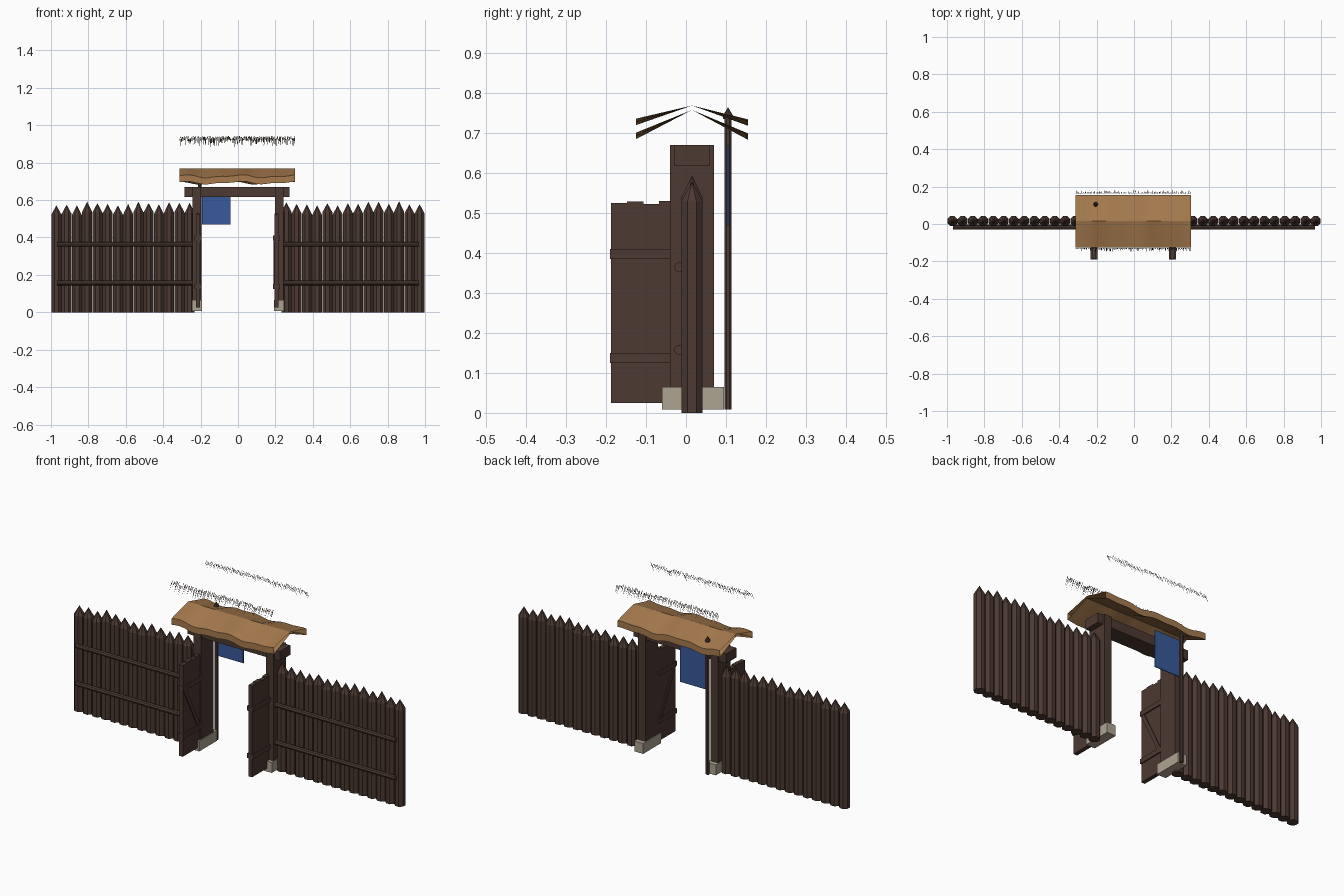
import bpy, bmesh, math, random
from mathutils import Vector

random.seed(4)
if "Cube" in bpy.data.objects:
    bpy.data.objects.remove(bpy.data.objects["Cube"])


def material(name, rgb):
    m = bpy.data.materials.new(name)
    m.use_nodes = True
    m.diffuse_color = (*rgb, 1)
    m.node_tree.nodes["Principled BSDF"].inputs["Base Color"].default_value = (*rgb, 1)
    return m


WOOD = material("dark wood", (0.072, 0.041, 0.031))
ROOF = material("tan roof", (0.38, 0.195, 0.075))
FLAG = material("blue cloth", (0.04, 0.1, 0.32))
STONE = material("pale stone", (0.42, 0.37, 0.28))
STRAW = material("dull straw", (0.11, 0.085, 0.055))


def finish(name, bm, mat):
    mesh = bpy.data.meshes.new(name)
    bm.to_mesh(mesh)
    bm.free()
    mesh.materials.append(mat)
    ob = bpy.data.objects.new(name, mesh)
    bpy.context.collection.objects.link(ob)
    return ob


def add_box(bm, x, y, z):
    """Box from (min, max) pairs."""
    vs = bmesh.ops.create_cube(bm, size=1)["verts"]
    for v in vs:
        v.co = Vector([(a + b) / 2 + c * abs(b - a) for c, (a, b) in zip(v.co, (x, y, z))])


def box(name, x, y, z, mat):
    bm = bmesh.new()
    add_box(bm, x, y, z)
    return finish(name, bm, mat)


def add_stake(bm, x, y, r, bottom, shoulder, tip, sides, turn=0.0):
    """Prism with a pointed top."""
    ring = [(x + r * math.cos(turn + math.tau * i / sides),
             y + r * math.sin(turn + math.tau * i / sides)) for i in range(sides)]
    low = [bm.verts.new((*p, bottom)) for p in ring]
    high = [bm.verts.new((*p, shoulder)) for p in ring]
    top = bm.verts.new((x, y, tip))
    bm.faces.new(low[::-1])
    for i in range(sides):
        j = (i + 1) % sides
        bm.faces.new((low[i], low[j], high[j], high[i]))
        bm.faces.new((high[i], high[j], top))


def rod_x(bm, x, y, z, r):
    """Eight-sided rail along x."""
    ends = [[bm.verts.new((px, y + r * math.cos(math.tau * i / 8), z + r * math.sin(math.tau * i / 8)))
             for i in range(8)] for px in x]
    for i in range(8):
        j = (i + 1) % 8
        bm.faces.new((ends[0][i], ends[0][j], ends[1][j], ends[1][i]))
    bm.faces.new(ends[0])
    bm.faces.new(ends[1])
    bmesh.ops.recalc_face_normals(bm, faces=bm.faces)


# Both sides of the gateway
for s, side in ((-1, "right"), (1, "left")):
    # palisade of pointed logs
    bm = bmesh.new()
    for i in range(14):
        top = 0.53 + random.uniform(-0.012, 0.008)
        add_stake(bm, s * (0.971 - i * 0.0548), 0.015, 0.029, 0, top,
                  top + random.uniform(0.048, 0.058), 8, math.pi / 8)
    finish(side + "_palisade", bm, WOOD)

    bm = bmesh.new()
    for z in (0.157, 0.364):
        rod_x(bm, (s * 0.968, s * 0.235), -0.017, z, 0.013)
    finish(side + "_rails", bm, WOOD)

    # gate post on its stone footing
    box(side + "_post", (s * 0.197, s * 0.243), (-0.04, 0.07), (0.01, 0.67), WOOD)
    box(side + "_footing", (s * 0.193, s * 0.247), (-0.06, 0.095), (0.008, 0.065), STONE)

    # open door: planks, battens on both faces, brace on the passage face
    cx = s * 0.21 - 0.004
    bm = bmesh.new()
    edges = (-0.188, -0.148, -0.106, -0.068, -0.038)
    for i, top in enumerate((0.525, 0.528, 0.522, 0.529)):
        add_box(bm, (cx - 0.011, cx + 0.011), edges[i:i + 2], (0.025, top))
    finish(side + "_door_planks", bm, WOOD)
    bm = bmesh.new()
    for z in (0.125, 0.385):
        add_box(bm, (cx - 0.018, cx + 0.018), (-0.19, -0.038), (z, z + 0.025))
    a, b = cx - s * 0.010, cx - s * 0.016
    slant = [(-0.186, 0.385), (-0.162, 0.385), (-0.042, 0.15), (-0.066, 0.15)]
    rings = [[bm.verts.new((x, *p)) for p in slant] for x in (a, b)]
    for i in range(4):
        j = (i + 1) % 4
        bm.faces.new((rings[0][i], rings[0][j], rings[1][j], rings[1][i]))
    bm.faces.new(rings[0])
    bm.faces.new(rings[1])
    bmesh.ops.recalc_face_normals(bm, faces=bm.faces)
    finish(side + "_door_braces", bm, WOOD)

# Lintel across the posts
box("lintel", (-0.285, 0.275), (-0.03, 0.06), (0.617, 0.669), WOOD)


# Roof: two open-ended wedges with wavy eaves
def wave(x, shift):
    return 0.006 * math.cos(x * 21 + shift) + 0.0035 * math.sin(x * 43 + shift)


for sy, name in ((-1, "front_roof"), (1, "back_roof")):
    bm = bmesh.new()
    rows = []
    for i in range(25):
        x = -0.314 + 0.62 * i / 24
        w = wave(x, 0.0 if sy < 0 else 1.2)
        eave = 0.015 + sy * 0.14
        rows.append([bm.verts.new(p) for p in (
            (x, 0.015, 0.768), (x, eave, 0.727 + w), (x, eave, 0.692 + w), (x, 0.015, 0.757))])
    for p, q in zip(rows, rows[1:]):
        for k in range(3):
            f = (p[k], p[k + 1], q[k + 1], q[k])
            bm.faces.new(f if sy < 0 else f[::-1])
    roof = finish(name, bm, ROOF)
    for poly in roof.data.polygons:
        poly.use_smooth = True
    bpy.context.view_layer.objects.active = roof
    roof.select_set(True)
    bpy.ops.object.shade_smooth_by_angle(angle=math.radians(30))
    roof.select_set(False)

# Loose straw fringe floating above each eave
for sy, name in ((-1, "front_fringe"), (1, "back_fringe")):
    bm = bmesh.new()
    for i in range(120):
        x = -0.312 + 0.616 * i / 119 + random.uniform(-0.002, 0.002)
        y = 0.017 + sy * 0.145
        top = 0.925 + random.uniform(0, 0.018)
        drop = random.uniform(0.015, 0.05)
        vs = [bm.verts.new(p) for p in (
            (x - 0.0017, y, top), (x + 0.0017, y, top),
            (x + random.uniform(-0.003, 0.003), y + sy * drop * 0.45, top - drop))]
        bm.faces.new(vs)
    finish(name, bm, STRAW)

# Flag pole with a pointed finial, and the flag
bm = bmesh.new()
add_stake(bm, -0.205, 0.105, 0.01, 0.008, 0.735, 0.745, 8, math.pi / 8)
add_stake(bm, -0.205, 0.105, 0.013, 0.735, 0.742, 0.764, 8)
finish("flag_pole", bm, WOOD)
box("flag", (-0.192, -0.04), (0.1025, 0.1075), (0.47, 0.67), FLAG)
